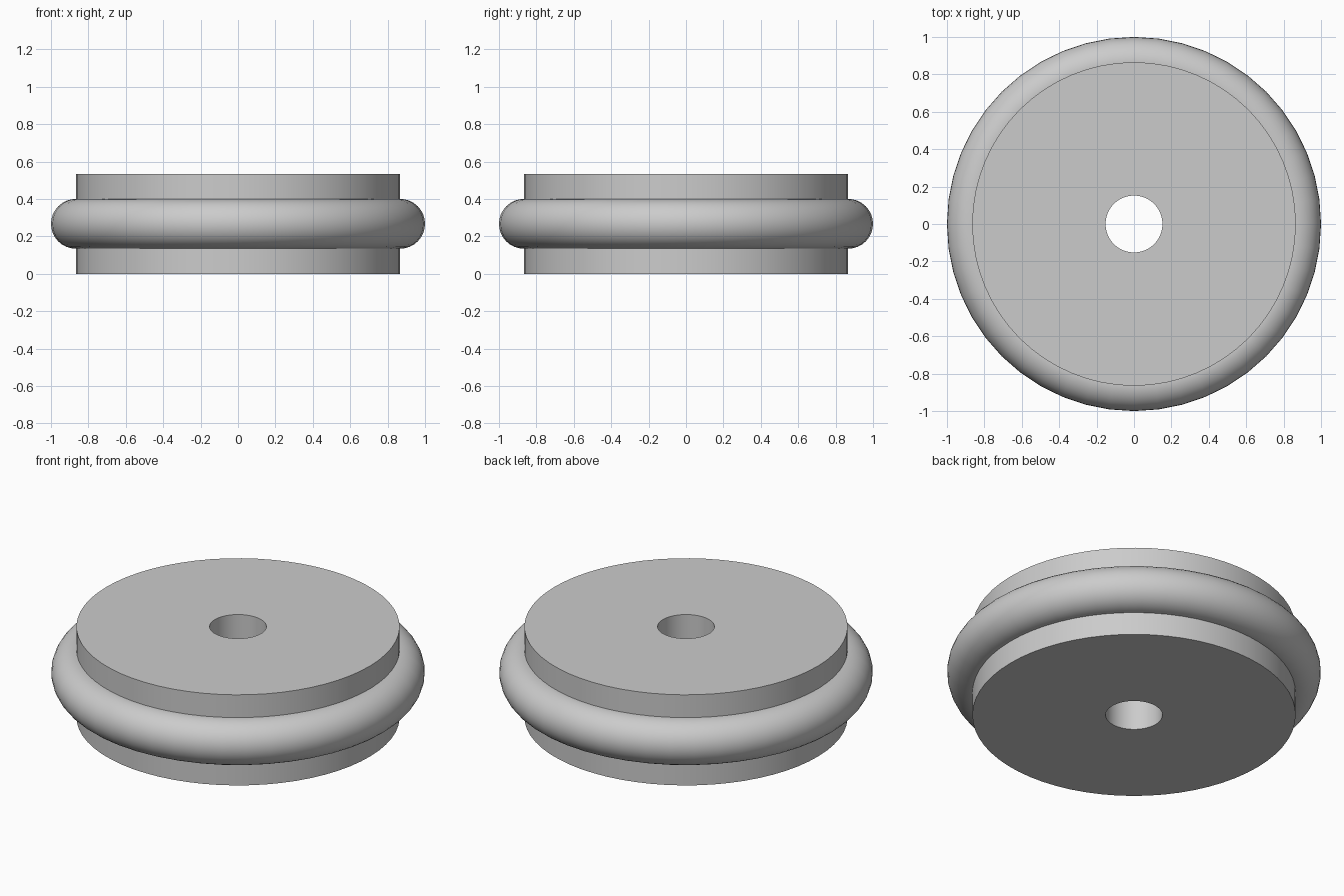
import bpy
import math

HEIGHT = 0.535
DISC_RADIUS = 0.865
HOLE_RADIUS = 0.152
TUBE_RADIUS = 0.133

cube = bpy.data.objects.get("Cube")
if cube:
    bpy.data.objects.remove(cube, do_unlink=True)

# Single grey for the whole model
grey = bpy.data.materials.new("light_grey")
grey.use_nodes = True
colour = (0.6, 0.6, 0.6, 1)
grey.diffuse_color = colour
grey.node_tree.nodes["Principled BSDF"].inputs["Base Color"].default_value = colour


def finish(name):
    """Name the active object, colour it and smooth its curved sides."""
    obj = bpy.context.object
    obj.name = obj.data.name = name
    obj.data.materials.append(grey)
    bpy.ops.object.shade_smooth_by_angle(angle=math.radians(35))
    return obj


# Wheel disc: an annular profile turned around the vertical axis
def lathe(name, profile, segments):
    verts, faces = [], []
    count = len(profile)
    for i in range(segments):
        angle = math.tau * i / segments
        verts += [(r * math.cos(angle), r * math.sin(angle), z) for r, z in profile]
        after = (i + 1) % segments
        for j in range(count):
            k = (j + 1) % count
            faces.append((i * count + j, after * count + j,
                          after * count + k, i * count + k))
    mesh = bpy.data.meshes.new(name)
    mesh.from_pydata(verts, [], faces)
    obj = bpy.data.objects.new(name, mesh)
    bpy.context.collection.objects.link(obj)
    bpy.ops.object.select_all(action="DESELECT")
    obj.select_set(True)
    bpy.context.view_layer.objects.active = obj
    return finish(name)


lathe("wheel_disc",
      [(HOLE_RADIUS, 0), (DISC_RADIUS, 0),
       (DISC_RADIUS, HEIGHT), (HOLE_RADIUS, HEIGHT)], 64)

# Rounded ring around the middle of the rim
bpy.ops.mesh.primitive_torus_add(
    location=(0, 0, HEIGHT / 2), major_radius=1 - TUBE_RADIUS,
    minor_radius=TUBE_RADIUS, major_segments=48, minor_segments=32)
finish("rim_ring")
